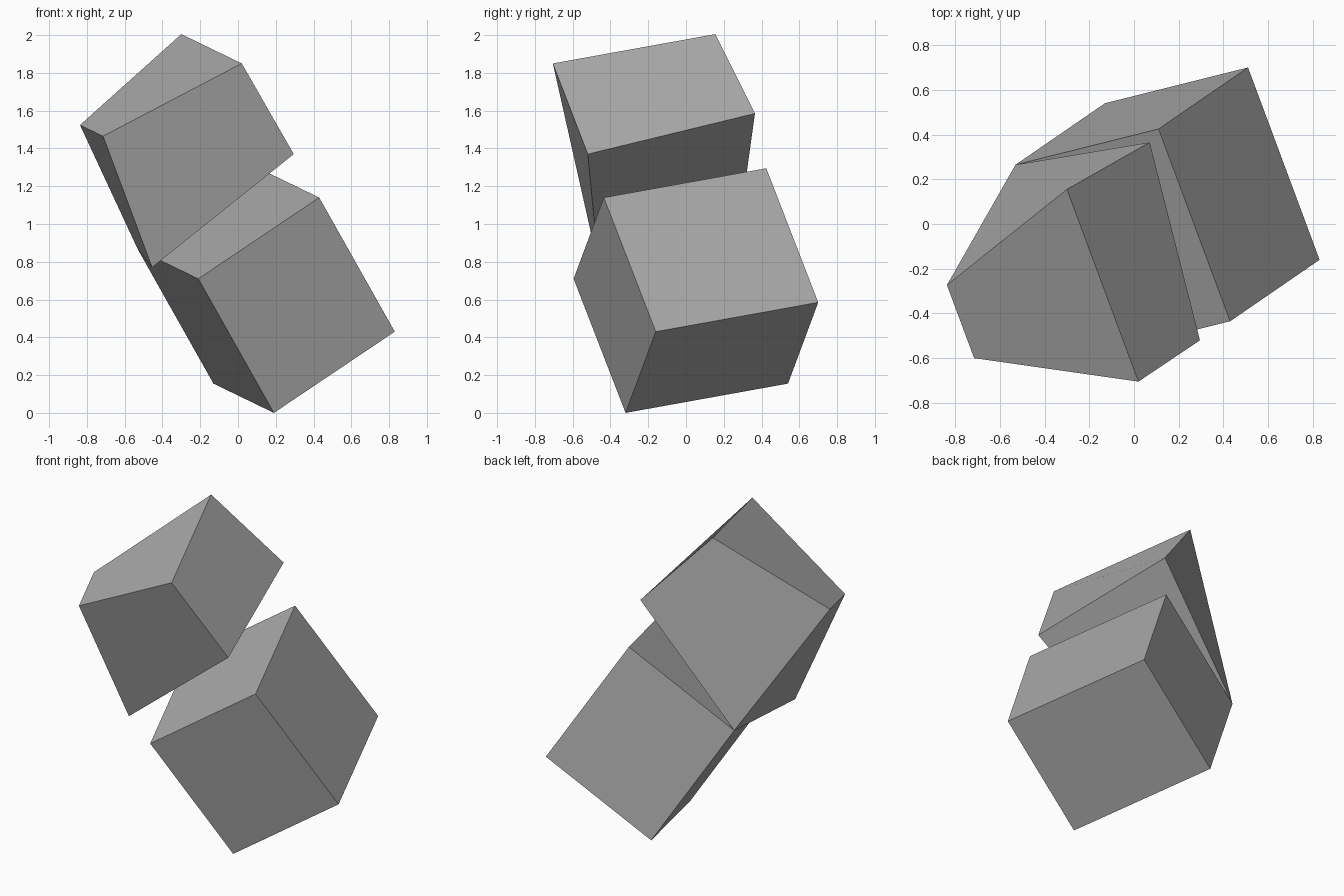
import bpy
import bmesh
from mathutils import Vector

default = bpy.data.objects.get("Cube")
if default:
    bpy.data.objects.remove(default, do_unlink=True)

# One flat grey for both blocks
grey = bpy.data.materials.new("plain_grey")
grey.use_nodes = True
colour = (0.4, 0.4, 0.4, 1)
grey.diffuse_color = colour
grey.node_tree.nodes["Principled BSDF"].inputs["Base Color"].default_value = colour

# Corner order: right varies first, then back, then up
SIDES = [(5, 4, 0, 1), (7, 3, 2, 6), (5, 1, 3, 7),
         (4, 6, 2, 0), (5, 7, 6, 4), (0, 2, 3, 1)]


def make_block(name, corners):
    mesh = bpy.data.meshes.new(name)
    bm = bmesh.new()
    verts = [bm.verts.new(corner) for corner in corners]
    for side in SIDES:
        bm.faces.new([verts[i] for i in side])
    bm.to_mesh(mesh)
    bm.free()
    mesh.materials.append(grey)
    block = bpy.data.objects.new(name, mesh)
    bpy.context.collection.objects.link(block)
    return block


# Lower block: a tilted rectangular box standing on one corner
base = Vector((0.19, -0.32, 0))
across = Vector((0.64, 0.16, 0.43))
back = Vector((-0.32, 0.86, 0.155))
rise = Vector((-0.40, -0.275, 0.71))
lower = [base + across * i + back * j + rise * k
         for k in (0, 1) for j in (0, 1) for i in (0, 1)]
make_block("lower_block", lower)

# Upper block: a skewed box that shares one corner with the lower block
hinge = base + back + rise
bottom_front = [Vector((-0.455, -0.462, 0.77)), Vector((0.295, -0.52, 1.37))]
bottom_back = [hinge, Vector((0.07, 0.365, 1.585))]
top_front = [Vector((-0.715, -0.60, 1.465)), Vector((0.02, -0.705, 1.85))]
top_back = [top_front[0] + back * 0.38, top_front[1] + back]
make_block("upper_block", bottom_front + bottom_back + top_front + top_back)
